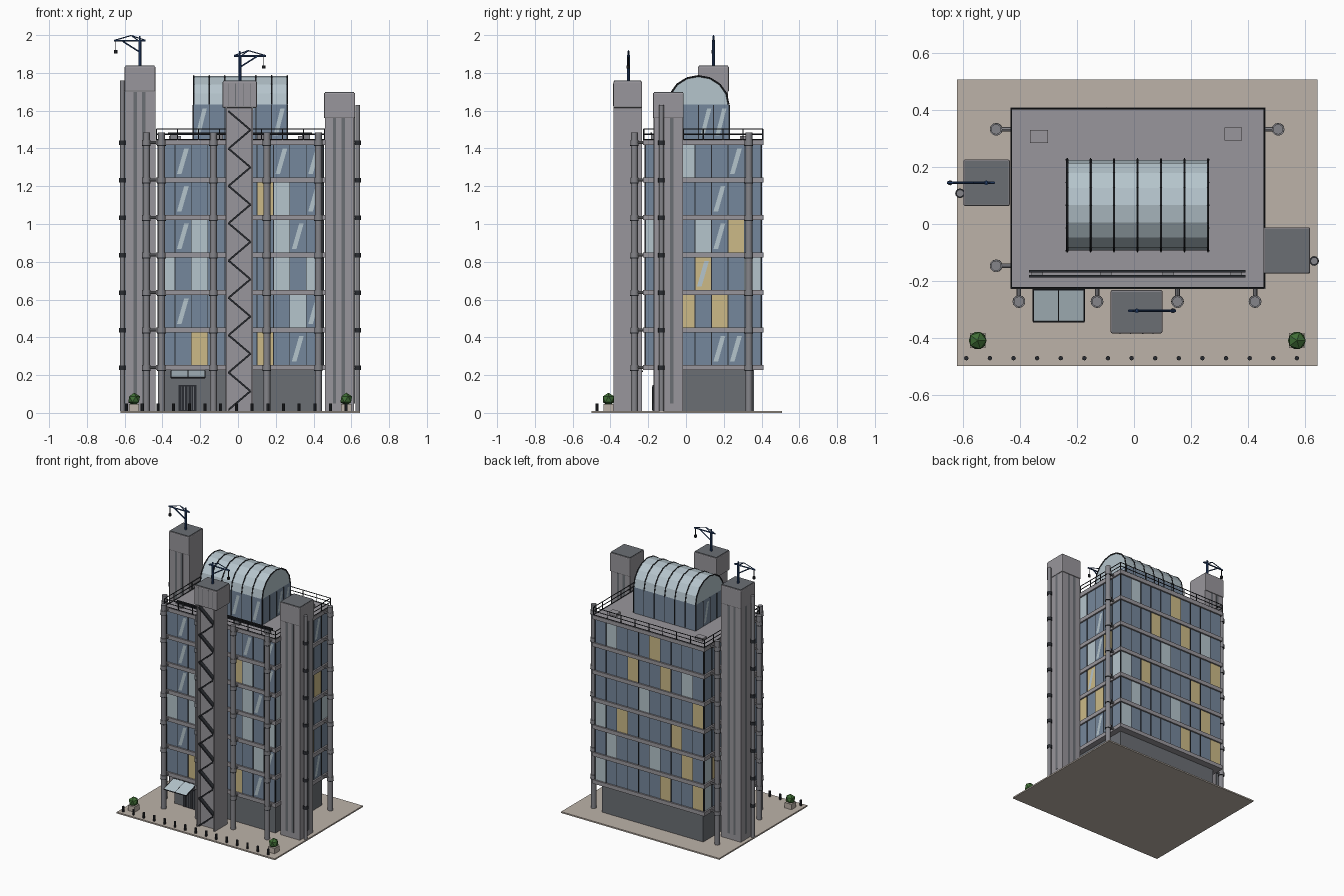
import bpy, bmesh, math, random
from mathutils import Vector, Matrix

if "Cube" in bpy.data.objects:
    bpy.data.objects.remove(bpy.data.objects["Cube"])

random.seed(4)
COLORS = {"paving": (.74, .70, .66), "concrete": (.60, .59, .61), "steel": (.52, .52, .54),
          "dark grey": (.42, .435, .455), "glass": (.46, .53, .61), "pale glass": (.71, .77, .80),
          "lit window": (.80, .73, .53), "dark metal": (.16, .17, .19),
          "crane blue": (.16, .27, .45), "leaf green": (.25, .43, .21)}
MATS = {}
for name, rgb in COLORS.items():
    MATS[name] = bpy.data.materials.new(name)
    MATS[name].diffuse_color = [((c + .055) / 1.055) ** 2.4 for c in rgb] + [1]


class Part:
    """Collects pieces into one named object."""
    def __init__(self, name, *mats):
        self.name, self.mats, self.bm = name, mats, bmesh.new()

    def box(self, x0, x1, y0, y1, z0, z1, mat=0):
        m = Matrix.Translation(((x0 + x1) / 2, (y0 + y1) / 2, (z0 + z1) / 2)) @ \
            Matrix.Diagonal((x1 - x0, y1 - y0, z1 - z0, 1))
        r = bmesh.ops.create_cube(self.bm, size=1, matrix=m)
        for f in {f for v in r["verts"] for f in v.link_faces}:
            f.material_index = mat

    def rod(self, a, b, r, mat=0, n=10):
        a, b = Vector(a), Vector(b)
        m = Matrix.Translation((a + b) / 2) @ (b - a).to_track_quat('Z', 'Y').to_matrix().to_4x4()
        res = bmesh.ops.create_cone(self.bm, cap_ends=True, segments=n, radius1=r, radius2=r,
                                    depth=(b - a).length, matrix=m)
        for f in {f for v in res["verts"] for f in v.link_faces}:
            f.material_index = mat

    def poly(self, pts, mat=0):
        f = self.bm.faces.new([self.bm.verts.new(p) for p in pts])
        f.material_index = mat

    def done(self, smooth=False, bevel=0):
        me = bpy.data.meshes.new(self.name)
        self.bm.to_mesh(me)
        self.bm.free()
        for m in self.mats:
            me.materials.append(MATS[m])
        ob = bpy.data.objects.new(self.name, me)
        bpy.context.collection.objects.link(ob)
        if bevel:
            mod = ob.modifiers.new("bevel", 'BEVEL')
            mod.width, mod.segments = bevel, 2
        if smooth:
            bpy.context.view_layer.objects.active = ob
            ob.select_set(True)
            bpy.ops.object.shade_smooth_by_angle(angle=math.radians(40))
            ob.select_set(False)
        return ob


X0, X1, Y0, Y1 = -.435, .462, -.228, .41
LEVELS = [.24 + .1985 * i for i in range(7)]

# Plaza, recessed ground floor, floor slabs, glazed core
p = Part("plaza", "paving"); p.box(-.622, .645, -.5, .508, 0, .01); p.done()
p = Part("ground_floor", "dark grey"); p.box(-.39, .42, -.17, .36, .01, .235); p.done()
p = Part("floor_slabs", "concrete")
for z in LEVELS:
    p.box(X0, X1, Y0, Y1, z - .014, z + .014)
p.done()
p = Part("glazed_core", "glass")
p.box(X0 + .014, X1 - .014, Y0 + .014, Y1 - .014, LEVELS[0], LEVELS[6]); p.done()


def curtain_wall(name, start, along, normal, width, n, floors, pale, lit, streaks):
    """Pane plates, mullions and reflection strips; panes are keyed by (floor, bay)."""
    p = Part(name, "glass", "pale glass", "lit window", "dark metal")
    s, u, nrm, w = Vector(start), Vector(along), Vector(normal), width / n
    def at(a, z, d):
        q = s + u * a + nrm * d
        return (q.x, q.y, z)
    for f, (z0, z1) in enumerate(floors):
        for k in range(n):
            a, b = k * w, (k + 1) * w
            mat = 1 if (f, k) in pale else 2 if (f, k) in lit else 0
            p.poly([at(a, z0, .003), at(b, z0, .003), at(b, z1, .003), at(a, z1, .003)], mat)
            if (f, k) in streaks:
                h = z1 - z0
                p.poly([at(a + w * t, z0 + h * v, .005)
                        for t, v in ((.12, .1), (.4, .1), (.85, .9), (.57, .9))], 1)
        for k in range(n + 1):
            lo, hi = Vector(at(k * w - .002, z0, .0)), Vector(at(k * w + .002, z1, .006))
            p.box(*sorted((lo.x, hi.x)), *sorted((lo.y, hi.y)), z0, z1, 3)
    p.done()


FLOORS = [(LEVELS[i] + .014, LEVELS[i + 1] - .014) for i in range(6)]
I = .014
W, D = X1 - X0 - 2 * I, Y1 - Y0 - 2 * I
curtain_wall("front_windows", (X0 + I, Y0 + I, 0), (1, 0, 0), (0, -1, 0), W, 10, FLOORS,
             {(1, 8), (2, 0), (2, 2), (2, 7), (2, 9), (3, 2), (3, 7), (4, 7)}, {(0, 2), (0, 6), (4, 6)},
             {(5, 1), (4, 1), (3, 1), (1, 1), (2, 2), (5, 7), (5, 9), (4, 9), (1, 9), (3, 8), (0, 8), (2, 9)})
curtain_wall("right_windows", (X1 - I, Y0 + I, 0), (0, 1, 0), (1, 0, 0), D, 7, FLOORS,
             {(5, 2), (3, 3), (2, 6), (3, 0)}, {(3, 5), (2, 3), (1, 2), (1, 4)},
             {(5, 5), (4, 4), (3, 4), (2, 3), (0, 4), (0, 5)})
curtain_wall("back_windows", (X1 - I, Y1 - I, 0), (-1, 0, 0), (0, 1, 0), W, 10, FLOORS,
             {(5, 1), (4, 8), (3, 4), (1, 5), (1, 1), (0, 0), (2, 0)},
             {(5, 5), (4, 3), (4, 6), (3, 9), (2, 2), (2, 7), (1, 8), (0, 6), (0, 9)}, set())
curtain_wall("left_windows", (X0 + I, Y1 - I, 0), (0, -1, 0), (-1, 0, 0), D, 7, FLOORS,
             {(random.randrange(6), random.randrange(7)) for _ in range(5)}, {(1, 1), (4, 5)}, set())

# External columns with collars, tied back to the slabs
p = Part("outer_columns", "steel", "dark metal")
for x, y, dx, dy in [(x, -.273, 0, .05) for x in (-.405, -.13, .153, .426)] + \
        [(-.485, .333, .055, 0), (-.485, -.147, .055, 0), (.507, .333, -.05, 0)]:
    p.rod((x, y, .01), (x, y, 1.485), .018, 0, 12)
    for z in LEVELS:
        p.rod((x, y, z - .013), (x, y, z + .013), .022, 0, 12)
        p.rod((x, y, z - .017), (x, y, z - .013), .0225, 1, 12)
        p.rod((x, y, z), (x + dx, y + dy, z), .008, 0, 8)
p.done(smooth=True)
p = Part("service_pipes", "steel", "dark metal")
for x, y, top, side in ((-.612, .108, 1.76, 1), (.634, -.13, 1.63, -1)):
    p.rod((x, y, .01), (x, y, top), .013, 0, 12)
    for z in LEVELS:
        p.rod((x, y, z - .012), (x, y, z + .012), .017, 1, 12)
        p.rod((x, y, z), (x + side * .025, y, z), .006, 0, 6)
p.done(smooth=True)

# Service towers: shafts, heads and dark roof plates
HEADS = {"left": (-.6, -.437, .063, .227, 1.70, 1.835), "front": (-.082, .1, -.385, -.232, 1.615, 1.755),
         "right": (.455, .62, -.175, -.012, 1.56, 1.695)}
for side, (a, b, c, d, z0, z1) in HEADS.items():
    p = Part(side + "_tower_head", "concrete"); p.box(a, b, c, d, z0, z1); p.done(bevel=.006)
    p = Part(side + "_tower_cap", "dark grey")
    p.box(a + .005, b - .005, c + .005, d - .005, z1 - .002, z1 + .004); p.done()
    p = Part(side + "_tower_ribs", "dark grey", "concrete")
    w = b - a
    if side == "front":
        for t in (.18, .38, .62, .82):
            p.box(a + w * t - .002, a + w * t + .002, c - .002, c, z0 + .01, z1 - .01)
    else:
        for t in (.34, .62):
            for y0, y1 in ((c + .004, c + .009), (d - .009, d - .004)):
                p.box(a + w * t - .009, a + w * t + .009, y0, y1, .05, z0)
        e = b - .006 if side == "right" else a + .004
        p.box(e, e + .005, c + .09, c + .11, .05, z0)
    p.done()
p = Part("tower_shafts", "concrete")
p.box(-.595, -.437, .068, .222, .01, 1.71)
p.box(.46, .615, -.17, -.017, .01, 1.57)
p.box(-.065, .08, -.35, -.232, .01, 1.62)
for x in (-.065, .072):
    p.box(x, x + .008, -.383, -.34, .01, 1.62)
p.done()

# Zigzag stair in the front tower recess
p = Part("zigzag_stair", "dark metal")
step, t = .09875, .008
for i in range(16):
    z = .01 + i * step
    xa, xb = (-.05, .066) if i % 2 == 0 else (.066, -.05)
    f = [(xa, -.378, z), (xb, -.378, z + step), (xb, -.378, z + step + t * 1.6), (xa, -.378, z + t * 1.6)]
    g = [(x, -.352, zz) for x, _, zz in f]
    p.poly(f); p.poly(g[::-1])
    for j in range(4):
        k = (j + 1) % 4
        p.poly([f[k], f[j], g[j], g[k]])
    p.box(min(xb, xb * 1.05), max(xb, xb * 1.05) + .003, -.378, -.352, z + step, z + step + t)
bmesh.ops.recalc_face_normals(p.bm, faces=p.bm.faces)
p.done()

# Entrance doors and sloping canopy
p = Part("entrance_doors", "dark metal", "dark grey")
p.box(-.315, -.22, -.177, -.17, .01, .148)
for x in (-.30, -.283, -.265, -.248, -.235):
    p.box(x - .002, x + .002, -.179, -.177, .015, .14, 1)
p.done()
p = Part("canopy", "pale glass", "dark metal")
p.poly([(-.352, -.343, .19), (-.178, -.343, .19), (-.178, -.228, .225), (-.352, -.228, .225)])
for x in (-.354, -.265, -.176):
    p.rod((x, -.343, .187), (x, -.228, .222), .004, 1, 6)
for y, z in ((-.343, .187), (-.23, .222)):
    p.rod((-.356, y, z), (-.174, y, z), .004, 1, 6)
p.done()

# Roof railing, cleaning track and hatches
R = LEVELS[6] + .014
p = Part("roof_railing", "dark metal")
a, b, c, d = X0 + .004, X1 - .004, Y0 + .004, Y1 - .004
for z in (R + .003, R + .03, R + .057):
    for s, e in (((a, c), (b, c)), ((b, c), (b, d)), ((b, d), (a, d)), ((a, d), (a, c))):
        p.rod((*s, z), (*e, z), .003, 0, 6)
for i in range(9):
    for y in (c, d):
        p.rod((a + (b - a) * i / 8, y, R), (a + (b - a) * i / 8, y, R + .057), .003, 0, 6)
for i in range(1, 6):
    for x in (a, b):
        p.rod((x, c + (d - c) * i / 6, R), (x, c + (d - c) * i / 6, R + .057), .003, 0, 6)
p.done()
p = Part("cleaning_track", "dark metal", "steel")
for y in (-.184, -.166):
    p.box(-.37, .393, y - .004, y + .004, R + .026, R + .04)
for x in (-.34, -.1, .12, .36):
    p.box(x - .02, x + .02, -.186, -.164, R, R + .026, 1)
p.done()
p = Part("roof_hatches", "concrete")
p.box(-.365, -.303, .285, .33, R, R + .02); p.box(.318, .38, .293, .34, R, R + .02); p.done()

# Rooftop atrium: glazed walls and a barrel vault with ribs
AX0, AX1, AY, AR, SZ = -.235, .26, .066, .16, 1.632
p = Part("atrium_base", "glass"); p.box(AX0, AX1, AY - AR, AY + AR, R, SZ); p.done()
AF = [(R + .005, SZ - .003)]
L = AX1 - AX0
curtain_wall("atrium_front", (AX0, AY - AR, 0), (1, 0, 0), (0, -1, 0), L, 6, AF, (), (), {(0, 0), (0, 3), (0, 5)})
curtain_wall("atrium_back", (AX1, AY + AR, 0), (-1, 0, 0), (0, 1, 0), L, 6, AF, (), (), ())
curtain_wall("atrium_right", (AX1, AY - AR, 0), (0, 1, 0), (1, 0, 0), 2 * AR, 4, AF, (), (), {(0, 2), (0, 3)})
curtain_wall("atrium_left", (AX0, AY + AR, 0), (0, -1, 0), (-1, 0, 0), 2 * AR, 4, AF, (), (), {(0, 1)})
arc = [(AY - AR * math.cos(math.pi * i / 8), SZ + .152 * math.sin(math.pi * i / 8)) for i in range(9)]
p = Part("barrel_vault", "pale glass")
for (ya, za), (yb, zb) in zip(arc, arc[1:]):
    p.poly([(AX0, ya, za), (AX1, ya, za), (AX1, yb, zb), (AX0, yb, zb)])
p.poly([(AX1, y, z) for y, z in arc[::-1]])
p.poly([(AX0, y, z) for y, z in arc])
bmesh.ops.remove_doubles(p.bm, verts=p.bm.verts, dist=1e-5)
bmesh.ops.recalc_face_normals(p.bm, faces=p.bm.faces)
p.done()
p = Part("vault_ribs", "dark metal")
for i in range(7):
    x = AX0 + L * i / 6
    for (ya, za), (yb, zb) in zip(arc, arc[1:]):
        p.rod((x, ya, za), (x, yb, zb), .0045, 0, 6)
p.done()

# Roof cranes: s is the jib direction along x
for name, x, y, z, s in (("left_crane", -.52, .145, 1.835, -1), ("front_crane", .01, -.305, 1.755, 1)):
    p = Part(name, "crane blue", "dark metal")
    P = lambda dx, dz: (x + s * dx, y, z + dz)
    p.rod(P(0, 0), P(0, .14), .008, 0, 8)
    p.rod(P(0, .13), P(.045, .163), .003, 0, 6)
    p.rod(P(-.03, .135), P(.137, .135), .005, 0, 6)
    p.rod(P(0, .14), P(.0, .16), .005, 0, 6)
    p.rod(P(.045, .163), P(.135, .137), .003, 0, 6)
    p.rod(P(-.03, .137), P(.045, .163), .003, 0, 6)
    p.rod(P(0, .075), P(.09, .132), .004, 0, 6)
    p.rod(P(.127, .135), P(.127, .08), .002, 1, 6)
    p.rod(P(.127, .085), P(.127, .068), .009, 1, 8)
    p.done()

# Bollards and planted tubs
p = Part("bollards", "dark metal")
for i in range(15):
    x = -.59 + i * 1.163 / 14
    p.rod((x, -.472, .01), (x, -.472, .05), .008, 0, 8)
p.done()
tubs, bush = Part("planters", "paving"), Part("bushes", "leaf green")
for x in (-.55, .573):
    tubs.box(x - .027, x + .027, -.437, -.383, .01, .048)
    bmesh.ops.create_icosphere(bush.bm, subdivisions=1, radius=.035, matrix=Matrix.Translation((x, -.41, .072)))
tubs.done()
bush.done()

for m in bpy.data.materials:
    if m.users and not m.is_grease_pencil:
        m.use_nodes = True
        m.node_tree.nodes["Principled BSDF"].inputs["Base Color"].default_value = m.diffuse_color
